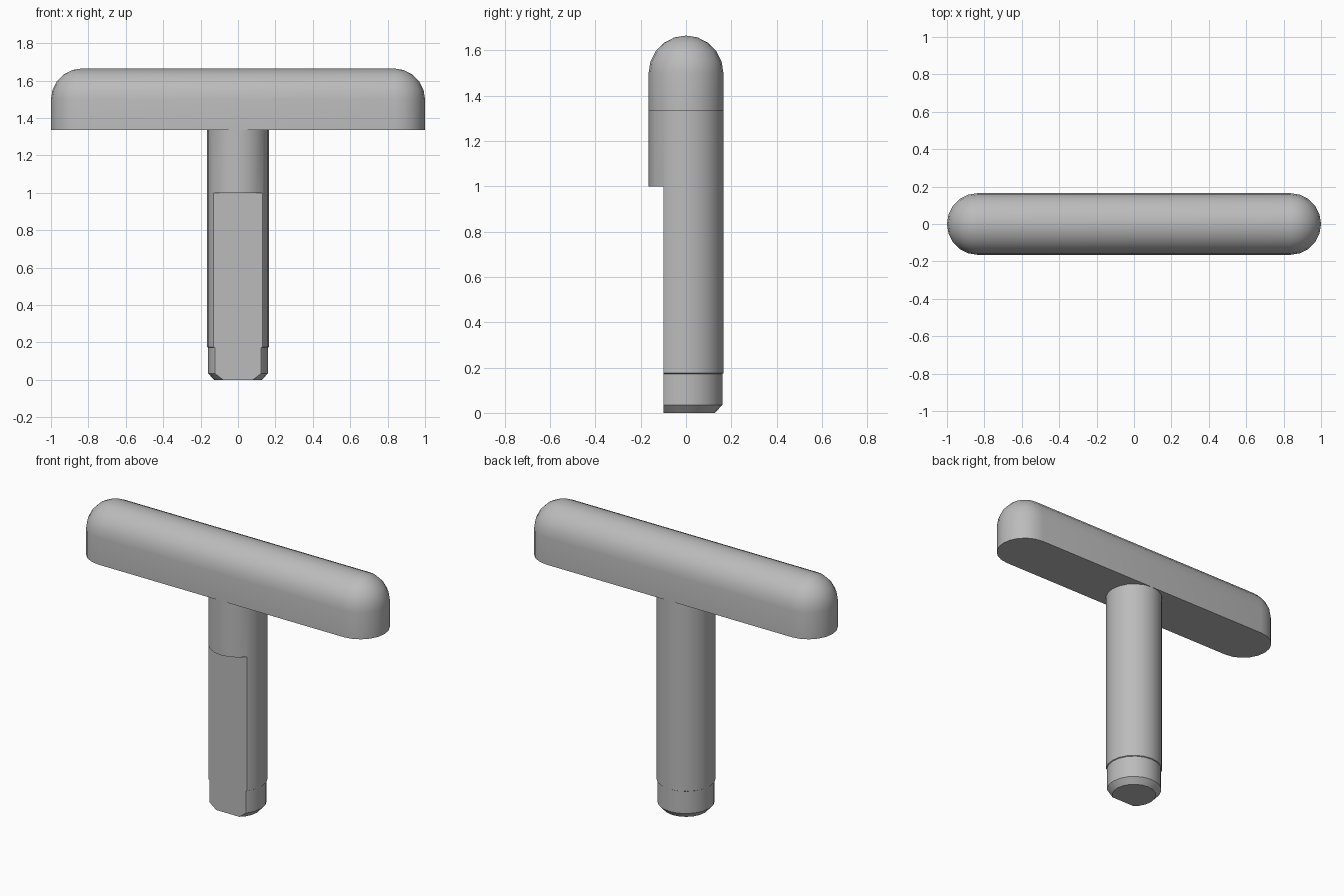
import bpy, bmesh
from math import sin, cos, pi, radians

if "Cube" in bpy.data.objects:
    bpy.data.objects.remove(bpy.data.objects["Cube"], do_unlink=True)

R = 0.165          # shared half width of handle and shaft
SIDES = 20
UNDERSIDE = 1.335  # bottom of the handle

grey = bpy.data.materials.new("plain grey")
grey.use_nodes = True
colour = (0.5, 0.5, 0.5, 1)
grey.diffuse_color = colour
grey.node_tree.nodes["Principled BSDF"].inputs["Base Color"].default_value = colour


def ring(bm, radius, z, reach):
    """Round outline whose two halves are pulled apart by reach along x."""
    half = SIDES // 2
    verts = []
    for side in (1, -1):
        for i in range(half + 1):
            a = -pi / 2 + pi * i / half
            verts.append(bm.verts.new((side * (reach + radius * cos(a)),
                                       side * radius * sin(a), z)))
    return verts


def loft(name, levels, reach=0):
    """Skin stacked outlines given as (radius, height) from bottom to top."""
    bm = bmesh.new()
    rings = [ring(bm, r, z, reach) for r, z in levels]
    for low, high in zip(rings, rings[1:]):
        for i in range(len(low)):
            j = (i + 1) % len(low)
            bm.faces.new((low[i], low[j], high[j], high[i]))
    bm.faces.new(rings[0][::-1])
    if levels[-1][0] > 0:
        bm.faces.new(rings[-1])
    bmesh.ops.remove_doubles(bm, verts=bm.verts, dist=0.0005)
    bmesh.ops.recalc_face_normals(bm, faces=bm.faces)
    mesh = bpy.data.meshes.new(name)
    bm.to_mesh(mesh)
    bm.free()
    mesh.materials.append(grey)
    obj = bpy.data.objects.new(name, mesh)
    bpy.context.collection.objects.link(obj)
    return obj


def activate(obj):
    bpy.ops.object.select_all(action="DESELECT")
    obj.select_set(True)
    bpy.context.view_layer.objects.active = obj


# Handle: straight lower wall, then a rounded top with ball-shaped ends
dome = [(R * cos(a), 1.5 + R * sin(a))
        for a in (pi / 2 * i / 5 for i in range(5))]
handle = loft("handle", [(R, UNDERSIDE)] + dome + [(0, 1.5 + R)], 1 - R)

# Shaft: chamfered foot, slightly slimmer tip, plain round upper length
shaft = loft("shaft", [(0.128, 0), (0.16, 0.035), (0.16, 0.172),
                       (R, 0.175), (R, UNDERSIDE)])

# Flat on the front of the shaft, below the full round collar
bpy.ops.mesh.primitive_cube_add(size=1, location=(0, -0.3, 0.4))
cutter = bpy.context.object
cutter.name = "flat_cutter"
cutter.scale = (1, 0.4, 1.2)
cutter.hide_render = True
cutter.data.materials.append(grey)
cut = shaft.modifiers.new("front flat", "BOOLEAN")
cut.operation = "DIFFERENCE"
cut.solver = "EXACT"
cut.object = cutter
activate(shaft)
bpy.ops.object.modifier_apply(modifier=cut.name)
bpy.data.objects.remove(cutter, do_unlink=True)

# Soft shading with crisp edges
for part in (handle, shaft):
    activate(part)
    bpy.ops.object.shade_smooth_by_angle(angle=radians(30))
